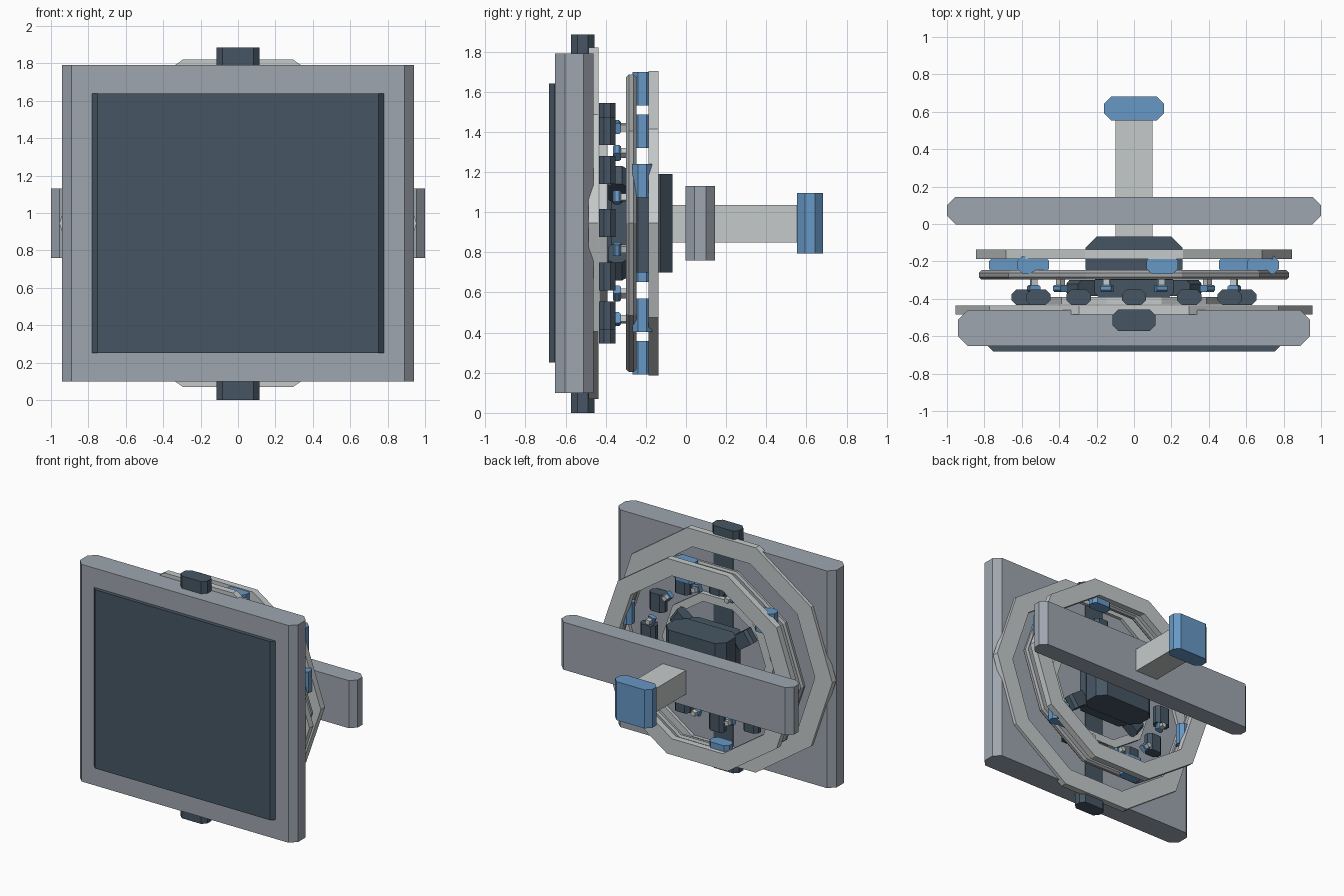
import bpy, bmesh
from math import pi, sin, cos, radians
from mathutils import Matrix

if "Cube" in bpy.data.objects:
    bpy.data.objects.remove(bpy.data.objects["Cube"])

CZ = 0.945  # height of the shared axis


def material(name, rgb):
    m = bpy.data.materials.new(name)
    m.diffuse_color = (*rgb, 1)
    m.use_nodes = True
    m.node_tree.nodes["Principled BSDF"].inputs["Base Color"].default_value = m.diffuse_color
    return m


SLATE = material("dark_slate", (0.062, 0.093, 0.125))
STEEL = material("steel_grey", (0.345, 0.381, 0.43))
PALE = material("pale_grey", (0.56, 0.59, 0.59))
MID = material("mid_grey", (0.36, 0.37, 0.38))
BLUE = material("blue", (0.135, 0.31, 0.56))


def finish(bm, name, mat):
    bmesh.ops.recalc_face_normals(bm, faces=bm.faces)
    me = bpy.data.meshes.new(name)
    bm.to_mesh(me)
    bm.free()
    me.materials.append(mat)
    ob = bpy.data.objects.new(name, me)
    bpy.context.collection.objects.link(ob)
    return ob


def block(name, mat, x, y, z, cut=0.0, turn=0.0):
    """Box from ranges, upright edges chamfered, turned about its y axis."""
    hx, hy, hz = ((b - a) / 2 for a, b in (x, y, z))
    if cut:
        pts = [(hx - cut, -hy), (hx, cut - hy), (hx, hy - cut), (hx - cut, hy)]
        pts += [(-px, -py) for px, py in pts]
    else:
        pts = [(hx, -hy), (hx, hy), (-hx, hy), (-hx, -hy)]
    bm = bmesh.new()
    low = [bm.verts.new((px, py, -hz)) for px, py in pts]
    top = [bm.verts.new((px, py, hz)) for px, py in pts]
    bm.faces.new(low)
    bm.faces.new(top)
    for i in range(len(pts)):
        j = (i + 1) % len(pts)
        bm.faces.new((low[i], low[j], top[j], top[i]))
    mid = Matrix.Translation([sum(r) / 2 for r in (x, y, z)])
    bmesh.ops.transform(bm, matrix=mid @ Matrix.Rotation(-turn, 4, 'Y'), verts=bm.verts)
    return finish(bm, name, mat)


def centred(name, mat, cx, y, cz, w, h, cut=0.0, turn=0.0):
    return block(name, mat, (cx - w / 2, cx + w / 2), y, (cz - h / 2, cz + h / 2), cut, turn)


def ring(name, mat, section, squash, sides=10):
    """Faceted ring about the y axis from a closed (radius, y) section."""
    bm = bmesh.new()
    loops = []
    for i in range(sides):
        a = 2 * pi * i / sides
        loops.append([bm.verts.new((r * cos(a), y, CZ + r * sin(a) * squash)) for r, y in section])
    n = len(section)
    for i in range(sides):
        p, q = loops[i], loops[(i + 1) % sides]
        for j in range(n):
            k = (j + 1) % n
            bm.faces.new((p[j], p[k], q[k], q[j]))
    return finish(bm, name, mat)


def flat(r, width, y0, y1):
    return [(r, y0), (r, y1), (r - width, y1), (r - width, y0)]


# Front panel, dark screen and the upright bar through it
block("front_panel", STEEL, (-0.94, 0.94), (-0.652, -0.46), (0.10, 1.79), 0.05)
block("screen", SLATE, (-0.78, 0.78), (-0.682, -0.60), (0.25, 1.64), 0.028)
block("upright_bar", SLATE, (-0.115, 0.115), (-0.573, -0.457), (0.0, 1.885), 0.032)

# Faceted rings
ring("outer_ring", PALE, flat(0.955, 0.15, -0.485, -0.435), 0.963)
ring("rear_ring", PALE, flat(0.845, 0.14, -0.188, -0.137), 0.945)
r, w, c = 0.83, 0.10, 0.015
ring("tube_ring", MID, [(r - c, -0.298), (r, -0.298 + c), (r, -0.247 - c), (r - c, -0.247),
                        (r - w + c, -0.247), (r - w, -0.247 - c),
                        (r - w, -0.298 + c), (r - w + c, -0.298)], 0.94)
ring("inner_ring", PALE, flat(0.48, 0.07, -0.43, -0.39), 0.93)

# Dark pads on an oval of twelve, with blue pins in the gaps between them
for i in range(12):
    a = radians(30 * i)
    centred(f"pad_{i}", SLATE, 0.59 * cos(a), (-0.434, -0.35), CZ + 0.53 * sin(a), 0.13, 0.14, 0.026)
    a += radians(15)
    px, pz = 0.555 * cos(a), CZ + 0.495 * sin(a)
    centred(f"pin_cap_{i}", BLUE, px, (-0.363, -0.325), pz, 0.057, 0.057, 0.009, a)
    centred(f"pin_stem_{i}", PALE, px, (-0.36, -0.29), pz, 0.034, 0.034, 0, a)

# Blue clips joining the two rear rings
for i in range(6):
    a = radians(18 + 60 * i)
    centred(f"clip_{i}", BLUE, 0.725 * cos(a), (-0.267, -0.17), CZ + 0.685 * sin(a), 0.17, 0.165, 0.028)

# Central hub with four slanted fins
block("hub", SLATE, (-0.26, 0.26), (-0.30, -0.068), (0.70, 1.19), 0.06)
block("hub_base", SLATE, (-0.21, 0.21), (-0.40, -0.27), (0.72, 1.17), 0.03)
for i, (sx, sz) in enumerate(((1, 1), (-1, 1), (-1, -1), (1, -1))):
    centred(f"fin_{i}", SLATE, 0.265 * sx, (-0.385, -0.30), CZ + 0.195 * sz, 0.16, 0.11, 0.02,
            radians(35) * sx * sz)

# Crossbar, stem and knob at the back
block("stem", PALE, (-0.10, 0.10), (-0.10, 0.58), (0.85, 1.035))
block("crossbar", STEEL, (-1.0, 1.0), (-0.002, 0.145), (0.76, 1.13), 0.045)
block("knob", BLUE, (-0.16, 0.16), (0.553, 0.683), (0.795, 1.095), 0.04)
